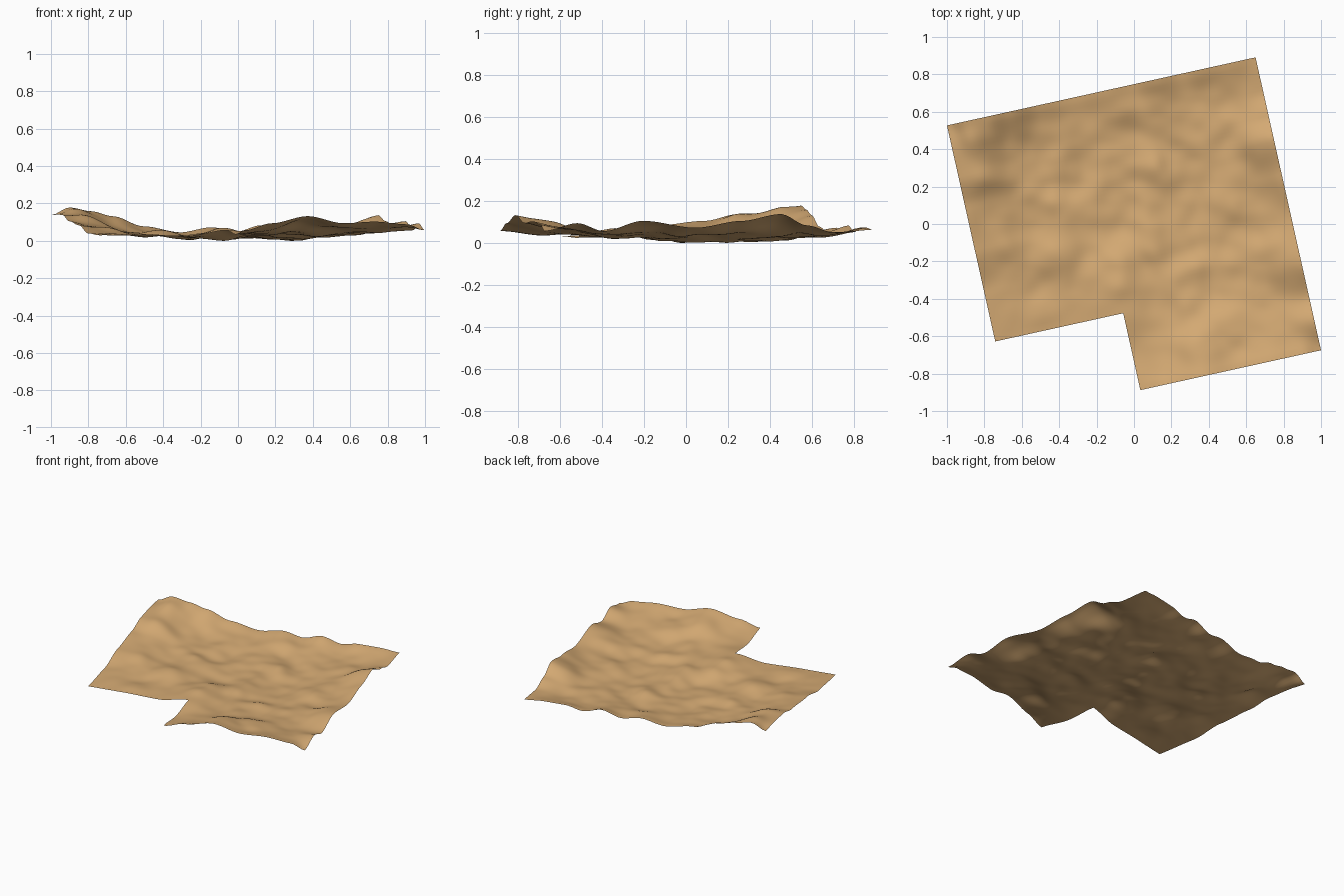
import bpy, bmesh, math
from mathutils import Vector, noise

if "Cube" in bpy.data.objects:
    bpy.data.objects.remove(bpy.data.objects["Cube"])

# plan corners of the sheet: (x, y)
A, B, C = Vector((-1, .527)), Vector((.65, .891)), Vector((1, -.675))
D, E, F = Vector((.034, -.888)), Vector((-.06, -.472)), Vector((-.74, -.625))

# rim height profiles: start, end, [(fraction, z)...]
EDGES = [
    (A, B, [(0, .14), (.06, .18), (.13, .16), (.2, .135), (.3, .085), (.42, .055), (.52, .08),
            (.6, .058), (.68, .09), (.76, .06), (.83, .08), (.92, .08), (1, .07)]),
    (C, B, [(0, .065), (.1, .1), (.18, .065), (.3, .11), (.46, .08), (.6, .11), (.72, .14),
            (.8, .09), (.88, .06), (1, .07)]),
    (D, C, [(0, .065), (.15, .1), (.35, .135), (.55, .1), (.72, .108), (.9, .095), (1, .065)]),
    (A, F, [(0, .14), (.1, .145), (.24, .14), (.38, .11), (.58, .09), (.77, .05), (1, .04)]),
    (F, E, [(0, .04), (.35, .04), (.7, .035), (1, .065)]),
    (E, D, [(0, .065), (.5, .045), (1, .065)]),
]
# interior swells: x, y, height, radius
BUMPS = [(-.88, .47, .13, .12), (-.83, .24, .085, .14), (-.07, -.36, .055, .09), (-.08, .62, .03, .1),
         (-.42, -.16, .035, .11), (-.42, .1, .02, .08), (.08, -.12, .025, .1), (-.1, -.2, .03, .1),
         (.12, .32, .02, .06), (.33, -.23, .025, .07), (.68, .43, .05, .13), (.35, -.68, .06, .14),
         (.8, -.17, .035, .11), (.52, .1, .02, .1), (.55, -.55, .025, .12), (-.7, -.1, .03, .1)]


def profile(points, t):
    for (t0, z0), (t1, z1) in zip(points, points[1:]):
        if t <= t1:
            k = (t - t0) / (t1 - t0)
            return z0 + (z1 - z0) * k * k * (3 - 2 * k)
    return points[-1][1]


def height(p):
    q = Vector((p.x, p.y, 0))
    # shallow bowl with ripples and swells
    z = .018 + .035 * ((p.x - .1) ** 2 + (p.y - .2) ** 2)
    z += .022 * noise.noise(q * 4.5) + .012 * noise.noise(q * 9)
    z += sum(h * math.exp(-((p.x - x) ** 2 + (p.y - y) ** 2) / (r * r)) for x, y, h, r in BUMPS)
    # blend into the rim profiles
    w_sum = 1 / .12 ** 2
    total = z * w_sum
    for a, b, pts in EDGES:
        d = b - a
        t = min(1, max(0, (p - a).dot(d) / d.length_squared))
        w = 1 / ((p - a - d * t).length + .012) ** 2 - .8
        if w > 0:
            total += w * profile(pts, t)
            w_sum += w
    return total / w_sum


# L-shaped grid of ground
NU, NV, CU, CV = 82, 80, 34, 59
bm = bmesh.new()
grid = {}
for i in range(NU + 1):
    for j in range(NV + 1):
        if i < CU and j > CV:
            continue
        p = A + (B - A) * (i / NU) + (C - B) * (j / NV)
        grid[i, j] = bm.verts.new((p.x, p.y, height(p)))
for i in range(NU):
    for j in range(NV):
        keys = [(i, j), (i, j + 1), (i + 1, j + 1), (i + 1, j)]
        if all(k in grid for k in keys):
            bm.faces.new([grid[k] for k in keys])
# stand the lowest hollow on z = 0, keeping the high rim where it is
low = min(v.co.z for v in bm.verts)
for v in bm.verts:
    v.co.z -= low * max(0, 1 - v.co.z / .15)
low = min(v.co.z for v in bm.verts)
for v in bm.verts:
    v.co.z -= low
for f in bm.faces:
    f.smooth = True
mesh = bpy.data.meshes.new("sand_ground")
bm.to_mesh(mesh)
bm.free()

sand = bpy.data.materials.new("sand tan")
sand.diffuse_color = (.66, .40, .172, 1)
sand.use_nodes = True
sand.node_tree.nodes["Principled BSDF"].inputs["Base Color"].default_value = sand.diffuse_color
mesh.materials.append(sand)
bpy.context.collection.objects.link(bpy.data.objects.new("sand_ground", mesh))
